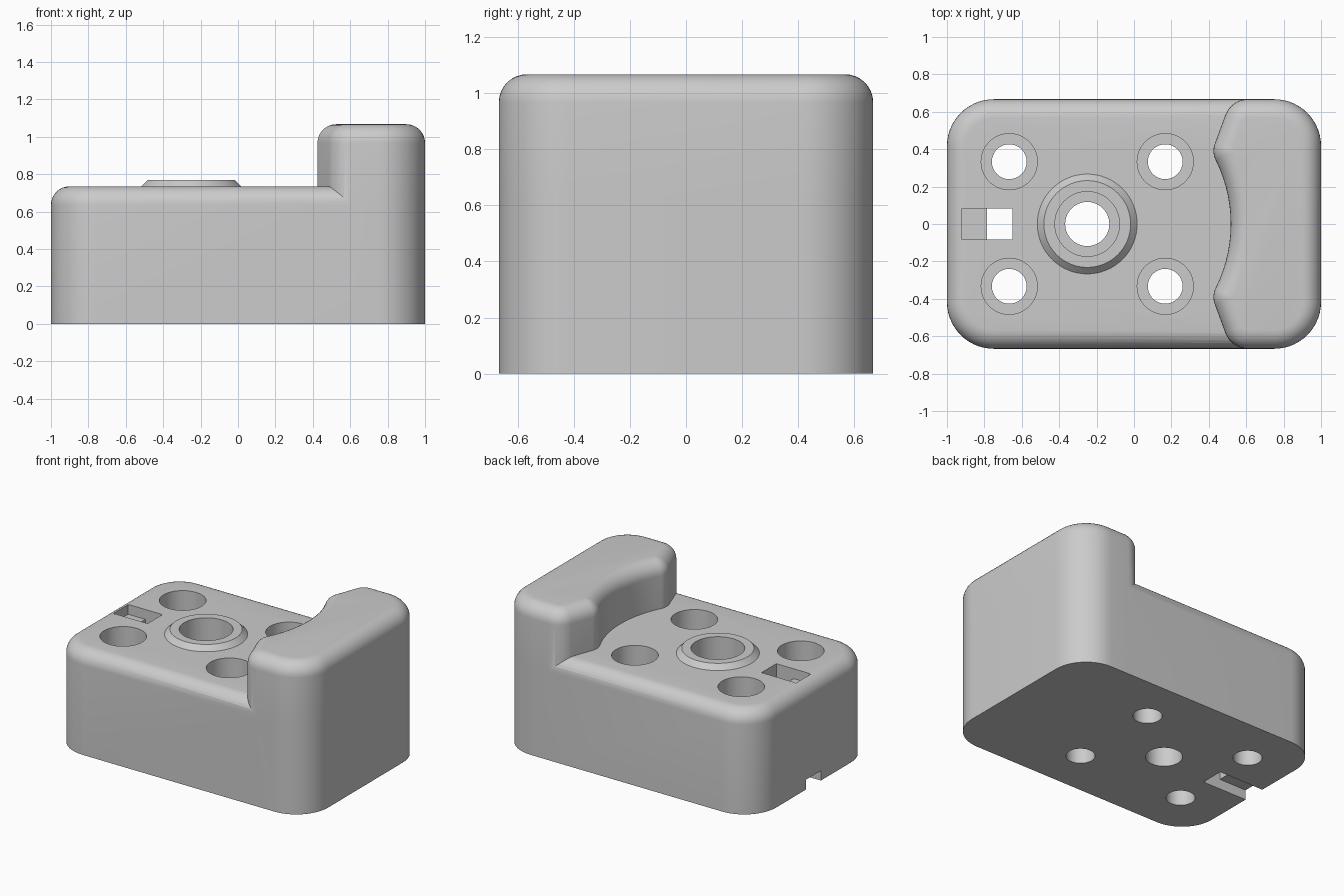
import bpy, bmesh
from math import cos, sin, pi, radians

cube = bpy.data.objects.get("Cube")
if cube:
    bpy.data.objects.remove(cube, do_unlink=True)

FILLET = 0.1
DECK, TOP = 0.735, 1.067
HUB_X = -0.25


def add_object(name, bm):
    bmesh.ops.recalc_face_normals(bm, faces=bm.faces)
    mesh = bpy.data.meshes.new(name)
    bm.to_mesh(mesh)
    bm.free()
    obj = bpy.data.objects.new(name, mesh)
    bpy.context.collection.objects.link(obj)
    return obj


def outline(arcs, inset):
    """Points along arcs (x, y, radius, start, end); a clockwise arc is concave."""
    pts = []
    for x, y, r, a, b in arcs:
        rad = r - inset if b > a else r + inset
        n = 14
        for i in range(n + 1):
            t = radians(a + (b - a) * i / n)
            pts.append((x + rad * cos(t), y + rad * sin(t)))
    return pts


def loft(name, rings):
    """Closed solid through (points, z) rings."""
    bm = bmesh.new()
    loops = [[bm.verts.new((x, y, z)) for x, y in pts] for pts, z in rings]
    for low, high in zip(loops, loops[1:]):
        for i in range(len(low)):
            j = (i + 1) % len(low)
            bm.faces.new((low[i], low[j], high[j], high[i]))
    bm.faces.new(loops[0][::-1])
    bm.faces.new(loops[-1])
    return add_object(name, bm)


def rounded_block(name, arcs, height, steps=8):
    rings = [(outline(arcs, 0), 0)]
    for i in range(steps + 1):
        t = pi / 2 * i / steps
        rings.append((outline(arcs, FILLET * (1 - cos(t))),
                      height - FILLET * (1 - sin(t))))
    return loft(name, rings)


def turned(name, x, y, profile, n=64):
    ring = [(cos(2 * pi * i / n), sin(2 * pi * i / n)) for i in range(n)]
    return loft(name, [([(x + r * c, y + r * s) for c, s in ring], z)
                       for r, z in profile])


def box(name, x0, x1, half, z0, z1):
    pts = [(x0, -half), (x1, -half), (x1, half), (x0, half)]
    return loft(name, [(pts, z0), (pts, z1)])


def combine(target, other, operation):
    mod = target.modifiers.new("combine", 'BOOLEAN')
    mod.operation = operation
    mod.solver = 'EXACT'
    mod.object = other
    bpy.context.view_layer.objects.active = target
    bpy.ops.object.modifier_apply(modifier=mod.name)
    bpy.data.objects.remove(other, do_unlink=True)


# Main body with rounded corners and top edge
CX, CY, CR = 0.75, 0.417, 0.25
right_corners = [(CX, -CY, CR, -90, 0), (CX, CY, CR, 0, 90)]
left_corners = [(-CX, CY, CR, 90, 180), (-CX, -CY, CR, 180, 270)]
body = rounded_block("block_body", right_corners + left_corners, DECK)

# Raised end with a concave inner face
raised = right_corners + [
    (0.61, 0.537, 0.13, 90, 159),
    (0.535, 0.391, 0.11, 159, 206.5),
    (HUB_X, 0, 0.767, 26.5, -26.5),
    (0.535, -0.391, 0.11, 153.5, 201),
    (0.61, -0.537, 0.13, 201, 270)]
combine(body, rounded_block("raised_end", raised, TOP), 'UNION')

# Chamfered boss around the central hole
boss = turned("boss", HUB_X, 0, [(0.267, 0.6), (0.267, DECK), (0.232, 0.77)])
combine(body, boss, 'UNION')


# Stepped holes: wide above, narrow through the floor
def stepped_hole(x, y, narrow, wide, floor):
    hole = turned("hole_cutter", x, y, [(narrow, -0.1), (narrow, floor),
                                        (wide, floor), (wide, 1.2)])
    combine(body, hole, 'DIFFERENCE')


stepped_hole(HUB_X, 0, 0.118, 0.173, 0.2)
for sx in (-1, 1):
    for sy in (-1, 1):
        stepped_hole(HUB_X + sx * 0.417, sy * 0.333, 0.093, 0.15, 0.3)

# Cable slot: top recess, vertical shaft and bottom channel
SLOT = 0.083
for x0, x1, z0, z1 in ((-0.92, -0.65, DECK - 0.07, 0.9),
                       (-0.785, -0.65, -0.1, 0.9),
                       (-1.1, -0.65, -0.1, 0.07)):
    combine(body, box("slot_cutter", x0, x1, SLOT, z0, z1), 'DIFFERENCE')

# Single grey finish
grey = bpy.data.materials.new("light_grey")
grey.use_nodes = True
colour = (0.6, 0.6, 0.6, 1)
grey.diffuse_color = colour
grey.node_tree.nodes["Principled BSDF"].inputs["Base Color"].default_value = colour
body.data.materials.clear()
body.data.materials.append(grey)
for poly in body.data.polygons:
    poly.material_index = 0

bpy.ops.object.select_all(action='DESELECT')
body.select_set(True)
bpy.context.view_layer.objects.active = body
bpy.ops.object.shade_smooth_by_angle(angle=radians(30))
